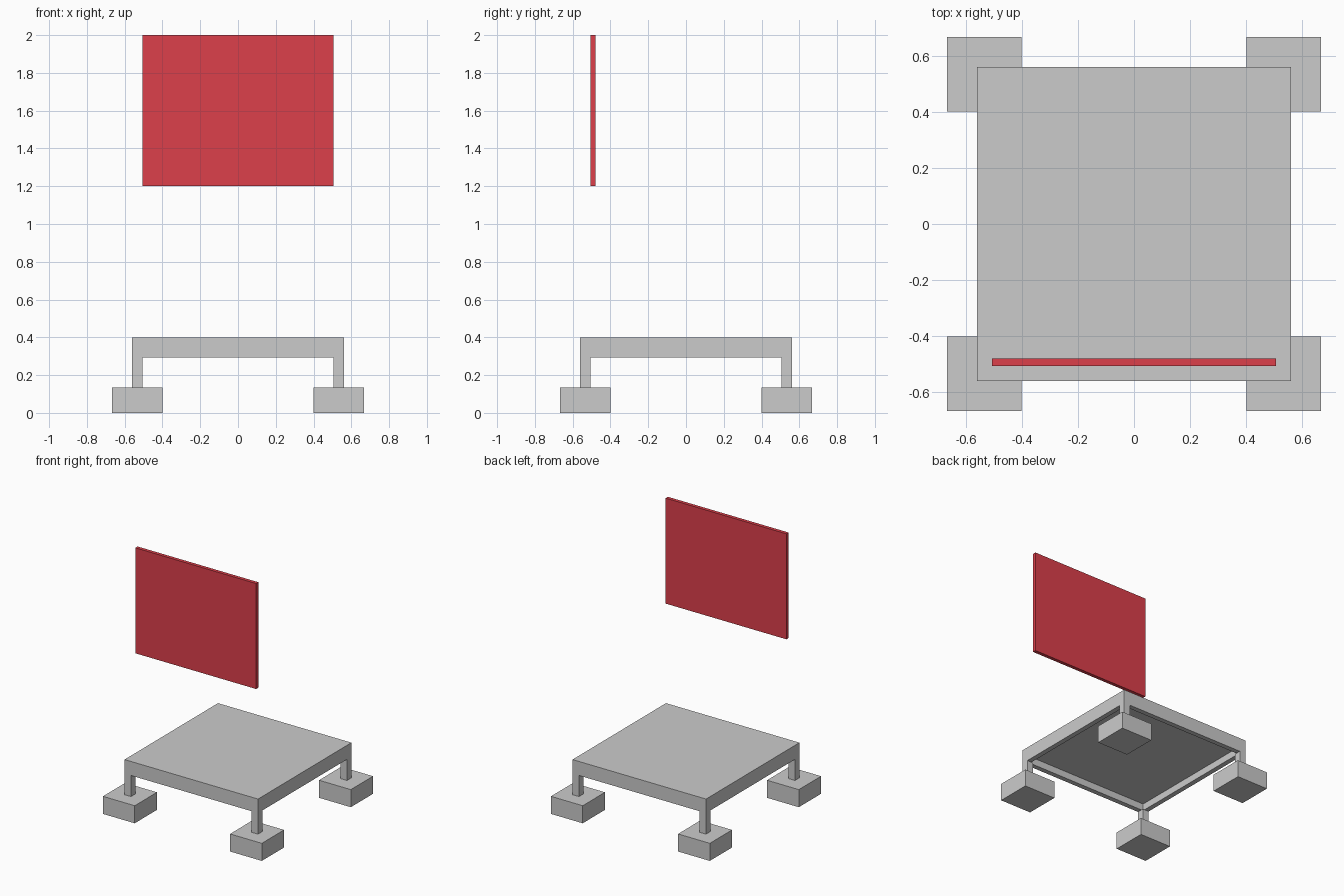
import bpy
import bmesh
from mathutils import Vector

if "Cube" in bpy.data.objects:
    bpy.data.objects.remove(bpy.data.objects["Cube"])

U = 2 / 75  # base module, all sizes are multiples of it


def box(name, lo, hi, pocket=None):
    """Box between two corners (in modules); pocket = (rim, depth) hollows the underside."""
    lo, hi = Vector(lo) * U, Vector(hi) * U
    bm = bmesh.new()
    bmesh.ops.create_cube(bm, size=1)
    for v in bm.verts:
        v.co = Vector((lo[i] + (v.co[i] + 0.5) * (hi[i] - lo[i]) for i in range(3)))
    bm.normal_update()
    if pocket:
        bottom = min(bm.faces, key=lambda f: f.calc_center_median().z)
        # inset twice: the first ring is the rim, the second becomes the pocket wall
        bmesh.ops.inset_region(bm, faces=[bottom], thickness=pocket[0] * U)
        ext = bmesh.ops.extrude_discrete_faces(bm, faces=[bottom])
        for v in ext["faces"][0].verts:
            v.co.z += pocket[1] * U
    mesh = bpy.data.meshes.new(name)
    bm.to_mesh(mesh)
    bm.free()
    obj = bpy.data.objects.new(name, mesh)
    bpy.context.collection.objects.link(obj)
    return obj


# platform with a rim hanging around its underside
box("platform", (-21, -21, 11), (21, 21, 15), pocket=(2, 2))

# four legs standing on square foot blocks
for sx, side in ((-1, "left"), (1, "right")):
    for sy, end in ((-1, "front"), (1, "back")):
        cx, cy = 20 * sx, 20 * sy
        box(f"{end}_{side}_leg", (cx - 1, cy - 1, 5), (cx + 1, cy + 1, 11))
        box(f"{end}_{side}_foot", (cx - 5, cy - 5, 0), (cx + 5, cy + 5, 5))

# floating red panel above the front edge
panel = box("red_panel", (-19, -19, 45), (19, -18, 75))
red = bpy.data.materials.new("red")
red.diffuse_color = (0.72, 0.05, 0.07, 1)
red.use_nodes = True
red.node_tree.nodes["Principled BSDF"].inputs["Base Color"].default_value = red.diffuse_color
panel.data.materials.append(red)
